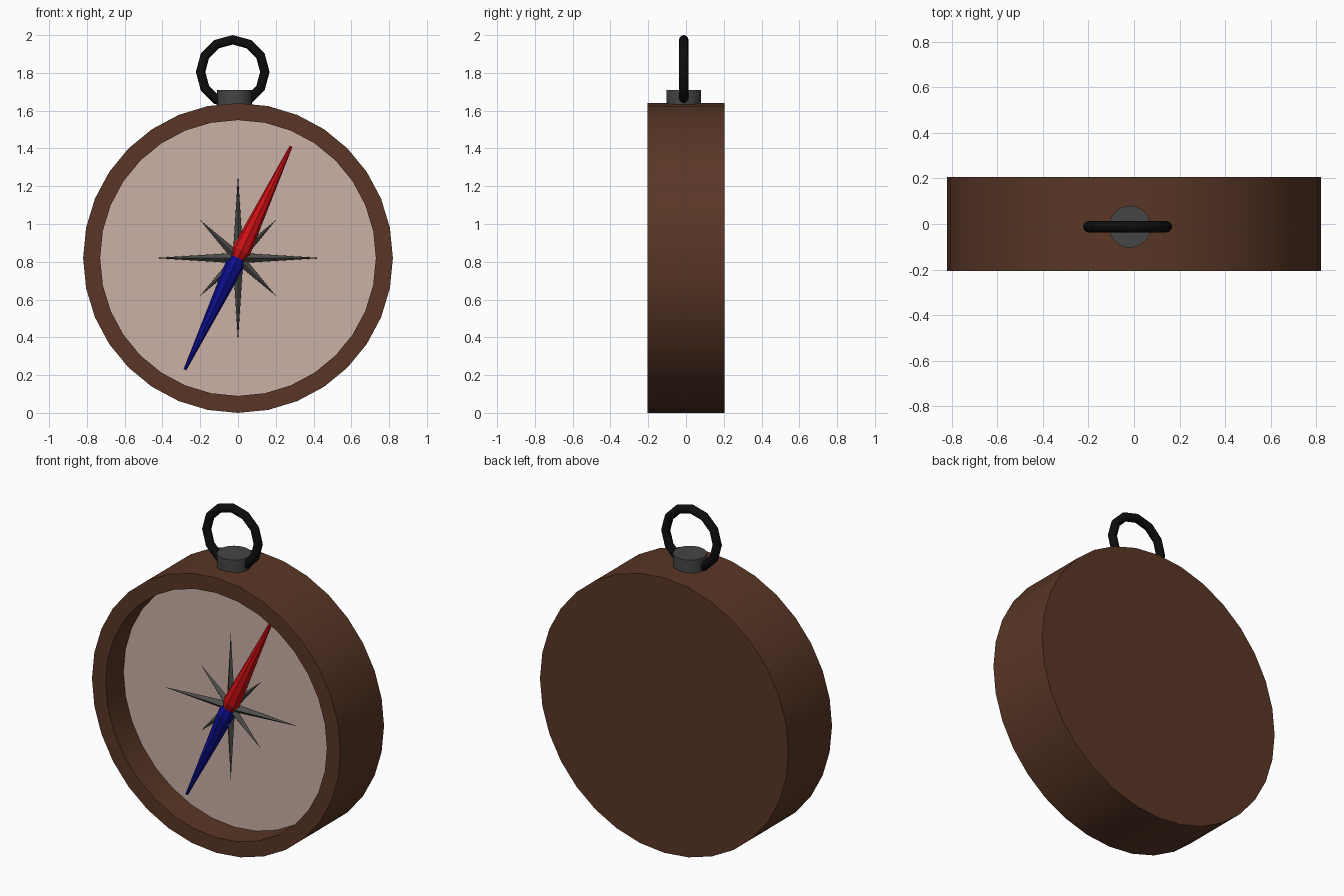
import bpy, bmesh, math
from mathutils import Matrix, Vector

if "Cube" in bpy.data.objects:
    bpy.data.objects.remove(bpy.data.objects["Cube"])


def material(name, rgb):
    m = bpy.data.materials.new(name)
    m.diffuse_color = (*rgb, 1)
    m.use_nodes = True
    m.node_tree.nodes["Principled BSDF"].inputs["Base Color"].default_value = m.diffuse_color
    return m


BROWN = material("brown_wood", (0.10, 0.037, 0.019))
DIAL = material("dial_cream", (0.60, 0.44, 0.38))
RED = material("needle_red", (0.62, 0.005, 0.007))
BLUE = material("needle_blue", (0.004, 0.005, 0.27))
BLACK = material("ring_black", (0.004, 0.004, 0.004))
DARK = material("dark_grey", (0.06, 0.06, 0.06))
ROSE = material("rose_grey", (0.075, 0.075, 0.07))


def finish(obj, mat, smooth):
    obj.data.materials.append(mat)
    if smooth:
        bpy.ops.object.select_all(action="DESELECT")
        obj.select_set(True)
        bpy.context.view_layer.objects.active = obj
        bpy.ops.object.shade_smooth_by_angle(angle=math.radians(smooth))


def revolve(name, profile, sides, matrix, mat, smooth=0, cap_end=True):
    """Turn (radius, height) points around local z; radius 0 gives a point."""
    bm = bmesh.new()
    rings = []
    for r, h in profile:
        if r == 0:
            rings.append([bm.verts.new((0, 0, h))] * sides)
        else:
            rings.append([bm.verts.new((r * math.cos(a), r * math.sin(a), h))
                          for a in (2 * math.pi * i / sides for i in range(sides))])
    for lo, hi in zip(rings, rings[1:]):
        for i in range(sides):
            j = (i + 1) % sides
            bm.faces.new(list(dict.fromkeys((lo[i], lo[j], hi[j], hi[i]))))
    if profile[0][0]:
        bm.faces.new(rings[0][::-1])
    if profile[-1][0] and cap_end:
        bm.faces.new(rings[-1])
    bmesh.ops.recalc_face_normals(bm, faces=bm.faces)
    mesh = bpy.data.meshes.new(name)
    bm.to_mesh(mesh)
    bm.free()
    obj = bpy.data.objects.new(name, mesh)
    obj.matrix_world = matrix
    bpy.context.collection.objects.link(obj)
    finish(obj, mat, smooth)
    return obj


CZ = 0.82
to_front = Matrix.Translation((0, 0, CZ)) @ Matrix.Rotation(math.pi / 2, 4, "X")


def dial_pointer(angle, y):
    """Frame on the dial whose local z points clockwise from the top by angle."""
    return Matrix.Translation((0, y, CZ)) @ Matrix.Rotation(math.radians(angle), 4, "Y")


# Case with recessed front, and the dial at the bottom of the recess
revolve("case", [(0.82, -0.205), (0.82, 0.205), (0.73, 0.205), (0.73, 0.037)],
        32, to_front, BROWN, 30, cap_end=False)
revolve("dial", [(0.73, 0.02), (0.73, 0.037)], 32, to_front, DIAL)

# Compass rose: long points on the main axes, short ones between
for i in range(8):
    length = 0.28 if i % 2 else 0.44
    revolve(f"rose_point_{i + 1}", [(0.028, 0), (0, length)], 4,
            dial_pointer(45 * i, -0.068), ROSE)

# Needle halves, each with a short hub and a long taper
needle = [(0.036, 0), (0.05, 0.045), (0.008, 0.655)]
revolve("needle_north", needle, 8, dial_pointer(25.4, -0.08), RED)
revolve("needle_south", needle, 8, dial_pointer(205.4, -0.08), BLUE)

# Knob on top of the case
revolve("knob", [(0.092, 1.58), (0.092, 1.71)], 32,
        Matrix.Translation((-0.018, -0.012, 0)), DARK, 30)

# Hanging ring
bpy.ops.mesh.primitive_torus_add(major_segments=12, minor_segments=12,
                                 major_radius=0.17, minor_radius=0.025,
                                 location=(-0.028, -0.012, 1.805),
                                 rotation=(math.pi / 2, 0, 0))
ring = bpy.context.object
ring.name = "hanging_ring"
finish(ring, BLACK, 40)
